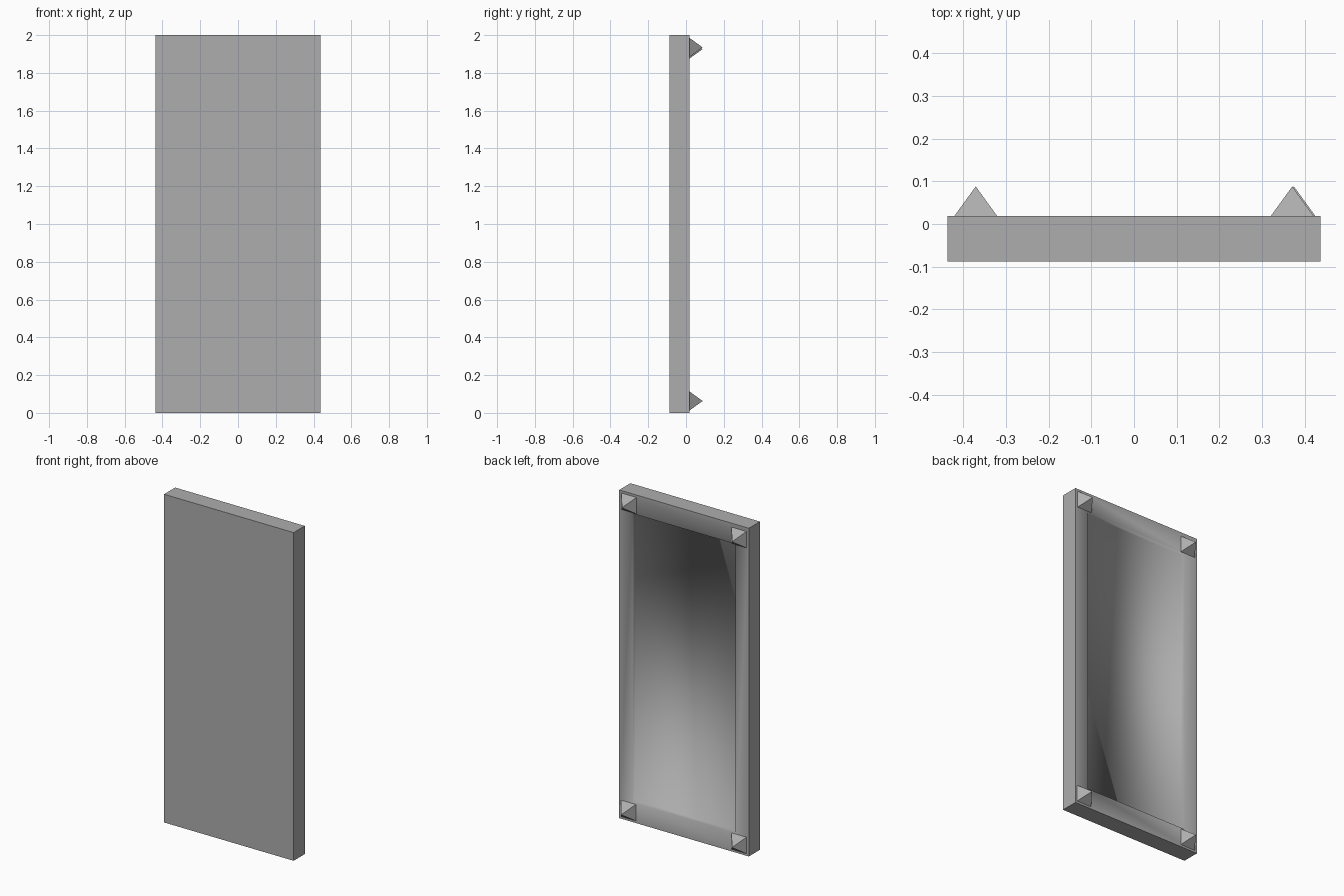
import bpy, bmesh
from mathutils import Vector

cube = bpy.data.objects.get("Cube")
if cube:
    bpy.data.objects.remove(cube, do_unlink=True)

HALF_W, FRONT, BACK, HEIGHT = 0.437, -0.088, 0.019, 2.0
RIM_X, RIM_Z, DEPTH = 0.09, 0.12, 0.03


def make_material(name, colour):
    mat = bpy.data.materials.new(name)
    mat.use_nodes = True
    mat.diffuse_color = colour
    mat.node_tree.nodes["Principled BSDF"].inputs["Base Color"].default_value = colour
    return mat


def make_object(name, bm, mat):
    bmesh.ops.recalc_face_normals(bm, faces=bm.faces)
    mesh = bpy.data.meshes.new(name)
    bm.to_mesh(mesh)
    bm.free()
    mesh.materials.append(mat)
    obj = bpy.data.objects.new(name, mesh)
    bpy.context.collection.objects.link(obj)
    return obj


grey = make_material("plain grey", (0.42, 0.42, 0.42, 1))


def ring(bm, inset_x, inset_z, y):
    x = HALF_W - inset_x
    return [bm.verts.new((sx * x, y, HEIGHT / 2 + sz * (HEIGHT / 2 - inset_z)))
            for sx, sz in ((-1, -1), (1, -1), (1, 1), (-1, 1))]


# Panel: outer shell with sharp edges, rim and recess shaded smooth
bm = bmesh.new()
rings = [ring(bm, 0, 0, FRONT), ring(bm, 0, 0, BACK),
         ring(bm, RIM_X, RIM_Z, BACK), ring(bm, RIM_X, RIM_Z, BACK - DEPTH)]
for level, (a, b) in enumerate(zip(rings, rings[1:])):
    for i in range(4):
        j = (i + 1) % 4
        face = bm.faces.new((a[i], a[j], b[j], b[i]))
        face.smooth = level > 0
bm.faces.new(rings[0])
bm.faces.new(rings[-1]).smooth = True
for i in range(4):
    bm.edges.get((rings[1][i], rings[1][(i + 1) % 4])).smooth = False
make_object("panel", bm, grey)

# Pyramid studs on the four back corners
for name, x, z in (("lower_left_stud", 0.375, 0.063), ("lower_right_stud", -0.371, 0.063),
                   ("upper_left_stud", 0.371, 1.935), ("upper_right_stud", -0.371, 1.926)):
    bm = bmesh.new()
    centre = Vector((x, BACK, z))
    base = [bm.verts.new(centre + Vector((dx * 0.05, 0, dz * 0.05)))
            for dx, dz in ((-1, -1), (1, -1), (1, 1), (-1, 1))]
    tip = bm.verts.new(centre + Vector((0, 0.069, 0)))
    bm.faces.new(base)
    for i in range(4):
        bm.faces.new((base[i], base[(i + 1) % 4], tip))
    make_object(name, bm, grey)
